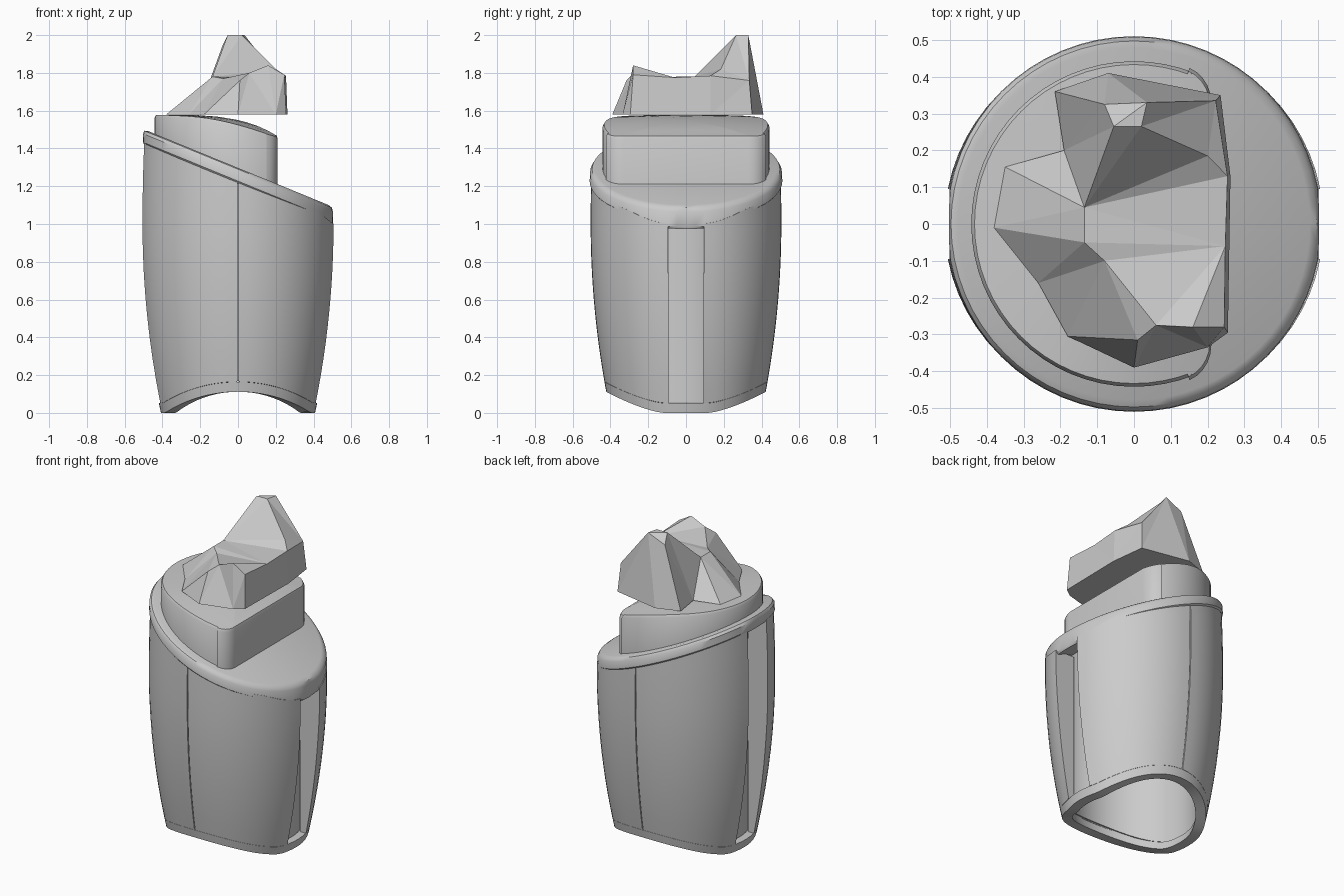
import bpy, bmesh, math
from mathutils import Vector
from mathutils.geometry import delaunay_2d_cdt

cube = bpy.data.objects.get("Cube")
if cube:
    bpy.data.objects.remove(cube, do_unlink=True)

grey = bpy.data.materials.new("mid grey")
grey.use_nodes = True
GREY = (0.6, 0.6, 0.6, 1)
grey.diffuse_color = GREY
grey.node_tree.nodes["Principled BSDF"].inputs["Base Color"].default_value = GREY


def make(name, verts, faces, smooth=True):
    mesh = bpy.data.meshes.new(name)
    mesh.from_pydata(verts, [], faces)
    bm = bmesh.new()
    bm.from_mesh(mesh)
    bmesh.ops.recalc_face_normals(bm, faces=bm.faces)
    bm.to_mesh(mesh)
    bm.free()
    mesh.materials.append(grey)
    obj = bpy.data.objects.new(name, mesh)
    bpy.context.collection.objects.link(obj)
    if smooth:
        bpy.ops.object.select_all(action='DESELECT')
        obj.select_set(True)
        bpy.context.view_layer.objects.active = obj
        bpy.ops.object.shade_smooth_by_angle(angle=math.radians(35))
    return obj


def loft(loops, closed, cap_first=False, cap_last=False):
    """Join equal closed point loops; closed joins the last loop to the first."""
    n, m = len(loops[0]), len(loops)
    verts = [p for loop in loops for p in loop]
    faces = []
    for i in range(m if closed else m - 1):
        a, b = i * n, (i + 1) % m * n
        for j in range(n):
            k = (j + 1) % n
            faces.append((a + j, a + k, b + k, b + j))
    if cap_first:
        faces.append(tuple(range(n)))
    if cap_last:
        faces.append(tuple(range((m - 1) * n, m * n)))
    return verts, faces


def barrel(z):
    return 0.505 - (0.105 * (1 - z) ** 2 if z < 1 else 0.05 * (z - 1) ** 2)


def arch(c):
    return max(0, 0.125 * (1 - c * c) - 0.013)


def slot_dip(c):
    """How far the rim dips above the slot on the low side."""
    return 0.035 * max(0, min(1, (c - 0.8) / 0.17))


def section(angle, low, high, outer, inner, steps):
    """Closed wall section at one angle between two radius functions of z."""
    pts = []
    for rad, order in ((outer, range(steps + 1)), (inner, range(steps, -1, -1))):
        for i in order:
            z = low + (high - low) * i / steps
            pts.append((1.02 * rad(z) * math.cos(angle), rad(z) * math.sin(angle), z))
    return pts


# Four thick curved side panels, parted by thin seams and two straight side slots
def panel_loops(start, end):
    loops = []
    for i in range(15):
        a = start + (end - start) * i / 14
        c = math.cos(a)
        pts = section(a, arch(c) + 0.053, 1.238 - 0.205 * c - slot_dip(c),
                      barrel, lambda z: 0.37, 12)
        loops.append([(x, math.copysign(max(abs(y), 0.093), y) if abs(c) > 0.5 else y, z)
                      for x, y, z in pts])
    return loops


quarter, slot, seam = math.pi / 2, 0.19, 0.006
for side, q in (("back_left", 0), ("back_right", 1), ("front_right", 2), ("front_left", 3)):
    lead, tail = (slot, seam) if q % 2 == 0 else (seam, slot)
    make(side + "_panel", *loft(panel_loops(q * quarter + lead, (q + 1) * quarter - tail),
                                False, True, True))

# Inner sleeve closing the back of the slots
ring = [i * math.tau / 64 for i in range(64)]
make("inner_sleeve", *loft([section(a, arch(math.cos(a)) + 0.056, 1.23 - 0.2 * math.cos(a),
                                    lambda z: 0.368, lambda z: 0.36, 2) for a in ring], True))

# Arched bottom band
make("bottom_band", *loft([section(a, arch(math.cos(a)), arch(math.cos(a)) + 0.052,
                                   barrel, lambda z: barrel(z) - 0.06, 2) for a in ring], True))

# Slanted top rim with its deck, flattened and dipped over the slot
rim = []
for r, h in ((0.36, -0.06), (0.497, -0.06), (0.51, -0.045), (0.508, 0.0), (0.497, 0.018), (0.478, 0.025)):
    loop = []
    for a in ring:
        x = max(-0.502, min(0.502, r * math.cos(a)))
        dip = slot_dip(math.cos(a)) if h < -0.04 else 0
        loop.append((x, r * math.sin(a), 1.272 - 0.41 * x + h - dip))
    rim.append(loop)
make("slanted_rim_and_deck", *loft(rim, False, True, True))

# Upper block: round on the high side, flat with rounded corners on the low side
outline = []
for i in range(41):
    a = math.radians(68 + (292 - 68) * i / 40)
    outline.append((0.442 * math.cos(a), 0.442 * math.sin(a)))
for sign in (-1, 1):
    corner = [(0.13 + 0.08 * math.sin(t * quarter / 6),
               sign * (0.35 + 0.08 * math.cos(t * quarter / 6) - 0.02 * t / 6))
              for t in range(1, 7)]
    outline += corner if sign < 0 else corner[::-1]


def block_top(x, y):
    return 1.577 - 0.43 * max(0, x + 0.25) ** 2 - 0.3 * y * y * max(0, x + 0.45)


block = [[(x, y, 1.25 - 0.41 * x) for x, y in outline]]
for scale, sink in ((1, 0.014), (0.98, 0), (0.75, 0), (0.5, 0), (0.25, 0), (0.02, 0)):
    block.append([(x * scale, y * scale, block_top(x * scale, y * scale) - sink) for x, y in outline])
make("upper_block", *loft(block, False, cap_last=True))

# Faceted rock: base outline first, then ridge and peak points
base = [(-0.38, -0.01), (-0.26, -0.16), (-0.18, -0.305), (0, -0.39), (0.2, -0.335), (0.255, -0.295),
        (0.262, 0.13), (0.235, 0.35), (-0.07, 0.41), (-0.215, 0.36), (-0.19, 0.2), (-0.35, 0.155)]
ridge = [(-0.135, 0.045, 1.78), (-0.135, -0.05, 1.78), (-0.08, -0.1, 1.77), (0.01, -0.315, 1.76),
         (0.06, -0.275, 1.8), (0.16, -0.28, 1.84), (0.245, -0.28, 1.79), (0.254, 0.13, 1.785),
         (0.222, 0.335, 1.76), (0.2, 0.185, 1.82), (0.02, 0.265, 2), (-0.055, 0.265, 2),
         (-0.08, 0.325, 1.95), (0.035, 0.33, 2), (0.248, -0.06, 1.775)]
points = [Vector((x, y, 1.58)) for x, y in base] + [Vector(p) for p in ridge]
count = len(base)
edges = [(i, (i + 1) % count) for i in range(count)]
creases = [(0, 1), (1, 2), (2, 4), (4, 5), (5, 6), (6, 14), (14, 7), (7, 9), (9, 0), (0, 7), (1, 14),
           (0, 11), (11, 12), (12, 13), (10, 11), (10, 13), (3, 4), (7, 8), (8, 13)]
edges += [(a + count, b + count) for a, b in creases]
flat, _, tris, origin, _, _ = delaunay_2d_cdt([p.xy for p in points], edges, [], 1, 1e-5)
rock = [(v.x, v.y, points[o[0]].z) for v, o in zip(flat, origin)]
make("faceted_rock", rock, [tuple(t) for t in tris] + [tuple(range(count))[::-1]], smooth=False)
